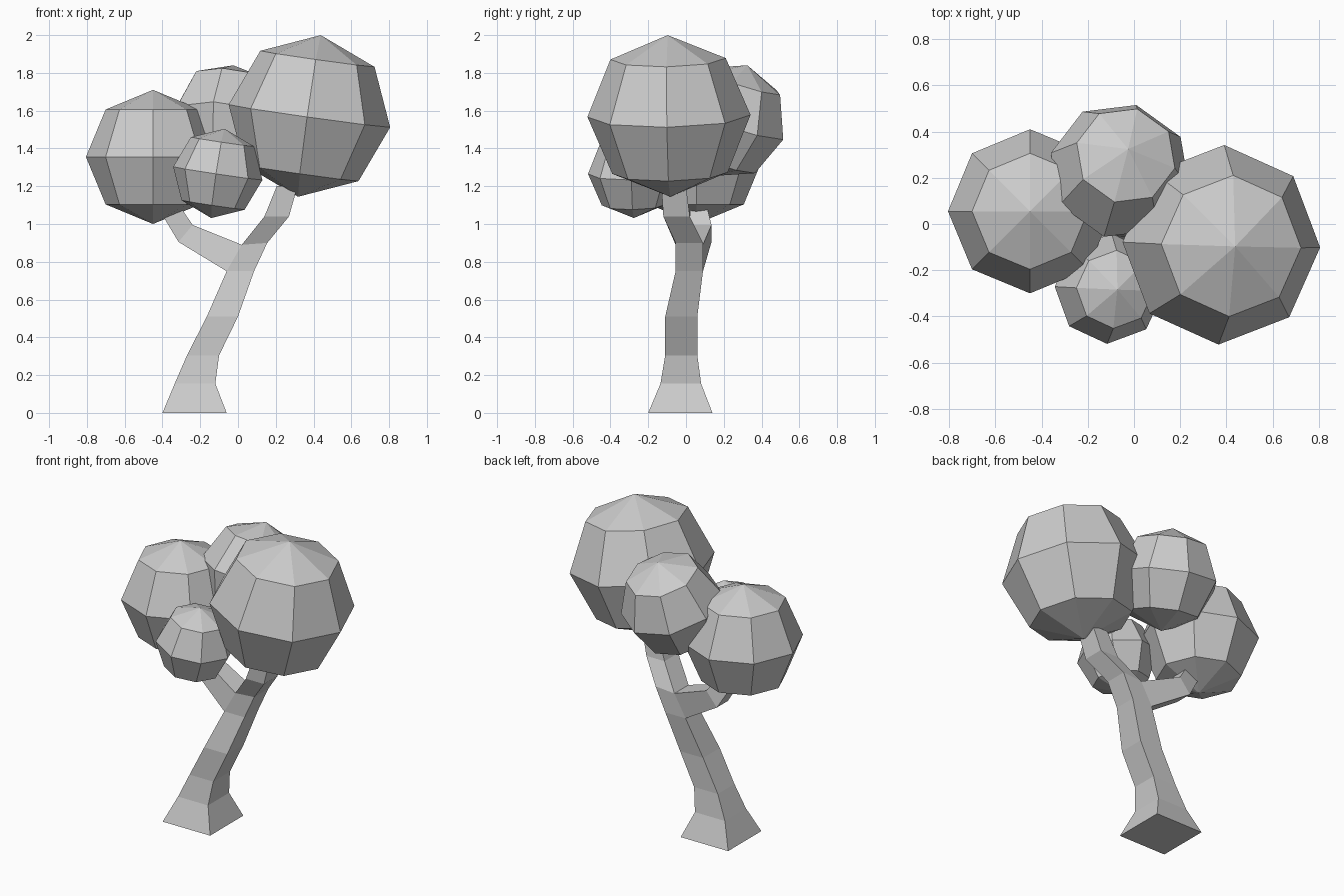
import bpy, bmesh
from mathutils import Vector, Matrix

if "Cube" in bpy.data.objects:
    bpy.data.objects.remove(bpy.data.objects["Cube"])


def make_object(name, bm):
    bmesh.ops.recalc_face_normals(bm, faces=bm.faces)
    mesh = bpy.data.meshes.new(name)
    bm.to_mesh(mesh)
    bm.free()
    obj = bpy.data.objects.new(name, mesh)
    bpy.context.collection.objects.link(obj)
    return obj


def ball(name, centre, radius, up, back):
    """Low-poly foliage ball, tilted so its pole follows 'up'."""
    z = Vector(up).normalized()
    x = Vector(back).cross(z).normalized()
    y = z.cross(x)
    rot = Matrix((x, y, z)).transposed().to_4x4()
    bm = bmesh.new()
    bmesh.ops.create_uvsphere(bm, u_segments=8, v_segments=4, radius=radius,
                              matrix=Matrix.Translation(centre) @ rot)
    return make_object(name, bm)


def ring(bm, left, right, y0, y1):
    """Four-sided section from its left and right (x, z) points and y range."""
    (xl, zl), (xr, zr) = left, right
    return [bm.verts.new(p) for p in
            ((xl, y0, zl), (xr, y0, zr), (xr, y1, zr), (xl, y1, zl))]


def bridge(bm, a, b, skip=()):
    for i in range(4):
        if i not in skip:
            j = (i + 1) % 4
            bm.faces.new((a[i], a[j], b[j], b[i]))


# Trunk with the right-hand branch: left point, right point, y range
sections = [
    ((-0.40, 0.0), (-0.06, 0.0), -0.20, 0.14),
    ((-0.335, 0.155), (-0.12, 0.155), -0.135, 0.08),
    ((-0.27, 0.305), (-0.10, 0.305), -0.11, 0.06),
    ((-0.165, 0.51), (0.0, 0.51), -0.11, 0.06),
    ((-0.06, 0.75), (0.085, 0.75), -0.055, 0.09),
    ((0.02, 0.89), (0.155, 0.90), -0.055, 0.09),
    ((0.14, 1.04), (0.27, 1.04), -0.12, 0.02),
    ((0.205, 1.20), (0.315, 1.20), -0.13, 0.0),
]
bm = bmesh.new()
rings = [ring(bm, *s) for s in sections]
FORK = 4
for k in range(len(rings) - 1):
    bridge(bm, rings[k], rings[k + 1], skip=(3,) if k == FORK else ())
bm.faces.new(rings[0])
bm.faces.new(rings[-1])

# Left branch grows out of the open face at the fork
lo, hi = rings[FORK], rings[FORK + 1]
root = [lo[0], hi[0], hi[3], lo[3]]
elbow = ring(bm, (-0.315, 0.905), (-0.24, 0.995), 0.02, 0.135)
tip = ring(bm, (-0.39, 1.03), (-0.295, 1.075), 0.02, 0.115)
bridge(bm, root, elbow)
bridge(bm, elbow, tip)
bm.faces.new(tip)
make_object("trunk", bm)

# Foliage
ball("left_foliage", (-0.45, 0.055, 1.355), 0.355, (0, 0, 1), (0, 1, 0))
ball("right_foliage", (0.378, -0.09, 1.572), 0.432,
     (0.06, -0.007, 0.4275), (0.0125, 0.4325, 0.0055))
ball("back_foliage", (-0.06, 0.23, 1.547), 0.31,
     (0.035, 0.095, 0.295), (0.07, 0.285, -0.10))
ball("front_foliage", (-0.107, -0.28, 1.268), 0.239,
     (0.035, -0.004, 0.2355), (0.01, 0.24, 0.004))
